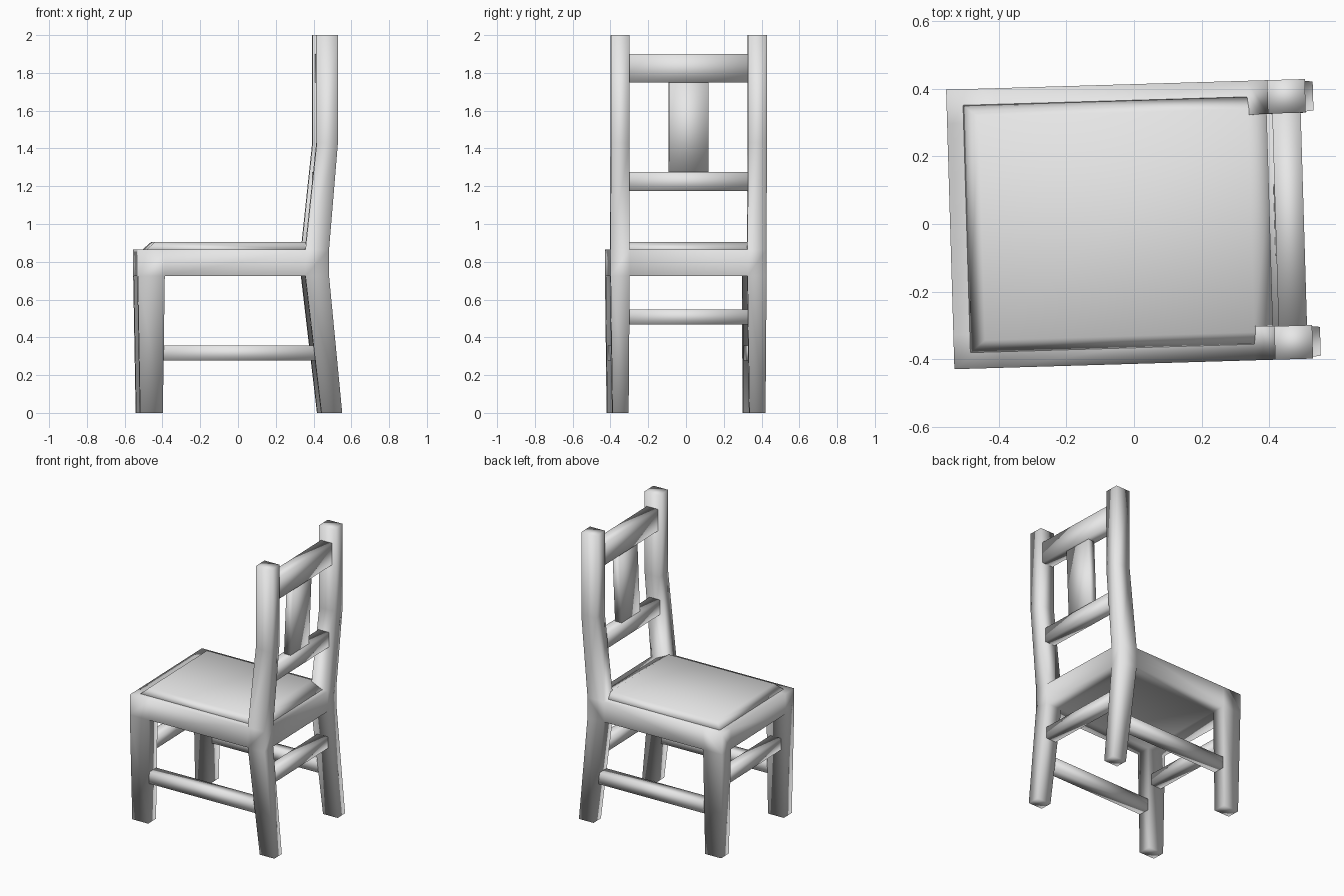
import bpy, bmesh, math

cube = bpy.data.objects.get("Cube")
if cube:
    bpy.data.objects.remove(cube)

mat = bpy.data.materials.new("light_grey")
mat.use_nodes = True
GREY = (0.8, 0.8, 0.8, 1)
mat.diffuse_color = GREY
mat.node_tree.nodes["Principled BSDF"].inputs["Base Color"].default_value = GREY
TURN = math.radians(1.7)  # the chair stands slightly turned


def finish(bm, name):
    bmesh.ops.recalc_face_normals(bm, faces=bm.faces[:])
    for f in bm.faces:
        f.smooth = True
    mesh = bpy.data.meshes.new(name)
    bm.to_mesh(mesh)
    bm.free()
    mesh.materials.append(mat)
    ob = bpy.data.objects.new(name, mesh)
    ob.rotation_euler.z = TURN
    bpy.context.collection.objects.link(ob)
    return ob


def block(name, x, y, z, top_x=None, top_y=None):
    """Box from (min, max) ranges; the top may have its own ranges."""
    bm = bmesh.new()
    bmesh.ops.create_cube(bm, size=1)
    for v in bm.verts:
        i, j, k = (int(c > 0) for c in v.co)
        xs = top_x if k and top_x else x
        ys = top_y if k and top_y else y
        v.co = (xs[i], ys[j], z[k])
    return finish(bm, name)


def grow(bm, face, rings):
    """Extend a corner face through rings of (z, x range, |y| range)."""
    mid = face.calc_center_median()
    side = 1 if mid.y > 0 else -1
    old = list(face.verts)
    spots = [(v.co.x > mid.x, abs(v.co.y) > abs(mid.y)) for v in old]
    bm.faces.remove(face)
    for z, xs, ys in rings:
        new = [bm.verts.new((xs[i], side * ys[j], z)) for i, j in spots]
        for a in range(4):
            b = (a + 1) % 4
            bm.faces.new((old[a], old[b], new[b], new[a]))
        old = new
    bm.faces.new(old)


# Seat frame, legs and back posts in one continuous body
X = (-0.543, -0.40, 0.345, 0.47)
Y = (-0.413, -0.312, 0.312, 0.413)
Z = (0.725, 0.865)
bm = bmesh.new()
grid = [[[bm.verts.new((x, y, z)) for z in Z] for y in Y] for x in X]
caps = {}
for i in range(3):
    for j in range(3):
        for k in range(2):
            caps[i, j, k] = bm.faces.new((grid[i][j][k], grid[i + 1][j][k],
                                          grid[i + 1][j + 1][k], grid[i][j + 1][k]))
for n in range(3):
    for e in (0, 3):
        bm.faces.new((grid[n][e][0], grid[n + 1][e][0], grid[n + 1][e][1], grid[n][e][1]))
        bm.faces.new((grid[e][n][0], grid[e][n + 1][0], grid[e][n + 1][1], grid[e][n][1]))
inner = (0.314, 0.413)
for j in (0, 2):
    grow(bm, caps[0, j, 0], [(0, (-0.53, -0.41), (0.315, 0.405))])
    grow(bm, caps[2, j, 0], [(0, (0.43, 0.54), (0.32, 0.405))])
    grow(bm, caps[2, j, 1], [(1.43, (0.405, 0.517), inner),
                             (2.0, (0.405, 0.517), inner)])
finish(bm, "seat_frame_with_legs_and_posts")

# Raised seat panel with sloped edges
block("seat_panel", (-0.50, 0.44), (-0.37, 0.37), (0.86, 0.905),
      (-0.45, 0.345), (-0.33, 0.33))

# Back rails and central splat
block("top_rail", (0.418, 0.502), (-0.32, 0.32), (1.75, 1.90))
block("lower_back_rail", (0.40, 0.48), (-0.32, 0.32), (1.175, 1.275))
block("back_splat", (0.415, 0.465), (-0.105, 0.105), (1.27, 1.755),
      (0.435, 0.485))

# Stretchers between the legs
for name, x in (("front_stretcher", -0.47), ("rear_stretcher", 0.43)):
    block(name, (x - 0.04, x + 0.04), (-0.33, 0.33), (0.468, 0.548))
for name, y in (("left_stretcher", 0.36), ("right_stretcher", -0.36)):
    block(name, (-0.42, 0.43), (y - 0.04, y + 0.04), (0.277, 0.357))
